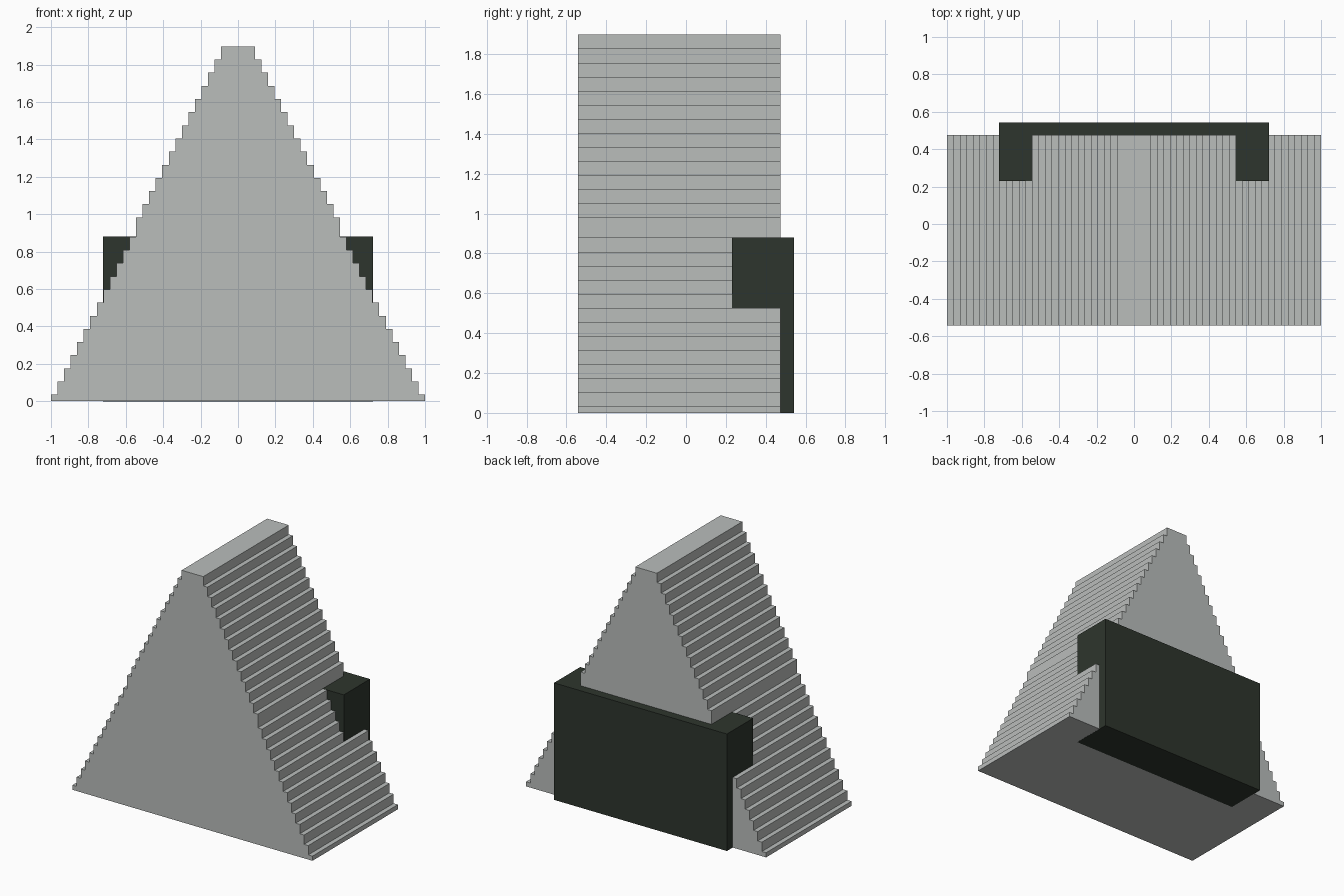
import bpy
import bmesh

cube = bpy.data.objects.get("Cube")
if cube:
    bpy.data.objects.remove(cube, do_unlink=True)


def material(name, rgb):
    mat = bpy.data.materials.new(name)
    mat.use_nodes = True
    colour = (*rgb, 1)
    mat.diffuse_color = colour
    mat.node_tree.nodes["Principled BSDF"].inputs["Base Color"].default_value = colour
    return mat


def extrude_profile(name, profile, y_front, y_back, mat):
    """Solid made by sweeping an x-z outline from front to back."""
    bm = bmesh.new()
    face = bm.faces.new([bm.verts.new((x, y_front, z)) for x, z in profile])
    swept = bmesh.ops.extrude_face_region(bm, geom=[face])["geom"]
    verts = [v for v in swept if isinstance(v, bmesh.types.BMVert)]
    bmesh.ops.translate(bm, verts=verts, vec=(0, y_back - y_front, 0))
    bmesh.ops.recalc_face_normals(bm, faces=bm.faces)
    mesh = bpy.data.meshes.new(name)
    bm.to_mesh(mesh)
    bm.free()
    mesh.materials.append(mat)
    obj = bpy.data.objects.new(name, mesh)
    bpy.context.collection.objects.link(obj)
    return obj


grey = material("light grey", (0.49, 0.51, 0.50))
dark = material("dark green grey", (0.027, 0.036, 0.026))

# Stepped block: even treads, with one taller riser at mid height
RISE, TREAD = 0.0703, 0.035
levels = [0.035 + RISE * i for i in range(13)]
levels += [0.983 + RISE * i for i in range(14)]
right_side = []
bottom = 0
for i, top in enumerate(levels):
    x = 1 - TREAD * i
    right_side += [(x, bottom), (x, top)]
    bottom = top
left_side = [(-x, z) for x, z in reversed(right_side)]
extrude_profile("stepped_block", right_side + left_side, -0.542, 0.475, grey)

# Dark box set into the back, its upper corners poking out through the steps
W, BASE, TOP = 0.7205, -0.001, 0.88
extrude_profile("back_box", [(-W, BASE), (W, BASE), (W, TOP), (-W, TOP)],
                0.23, 0.542, dark)
